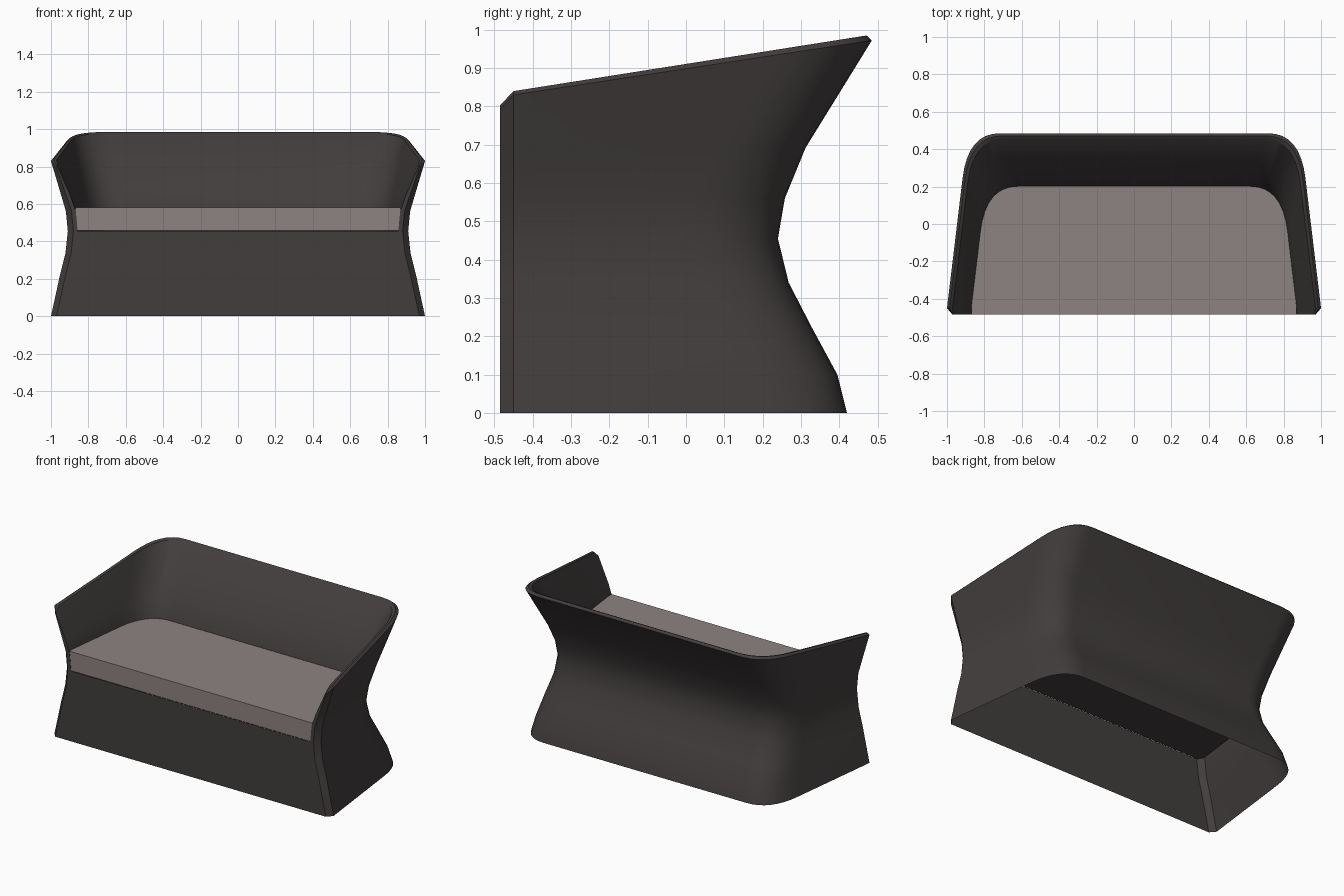
import bpy, bmesh

cube = bpy.data.objects.get("Cube")
if cube:
    bpy.data.objects.remove(cube)

FRONT = -0.485


def material(name, rgb):
    m = bpy.data.materials.new(name)
    m.use_nodes = True
    m.diffuse_color = (*rgb, 1)
    bsdf = m.node_tree.nodes["Principled BSDF"]
    bsdf.inputs["Base Color"].default_value = (*rgb, 1)
    bsdf.inputs["Roughness"].default_value = 0.7
    return m


def outline(w, back, chamfer):
    """U-shaped plan from the right front, round the back, to the left front."""
    side = lambda y: w - 0.12 * (y + 0.45)
    half = [(w - chamfer, FRONT), (w, -0.45)]
    y0, x2 = back - 0.24, side(back) - 0.17
    for i in range(9):
        t = i / 8
        a, b, c = (1 - t) ** 2, 2 * t * (1 - t), t * t
        half.append((a * side(y0) + b * side(back) + c * x2, a * y0 + (b + c) * back))
    return half + [(-x, y) for x, y in reversed(half)]


def lift(z, y):
    """Stretch the part above the waist so that the rim slopes up to the back."""
    if z <= 0.56:
        return z
    rim = 0.83 + 0.152 * (y + 0.45) - (0.03 if y < -0.47 else 0)
    return 0.56 + (z - 0.56) * (rim - 0.56) / 0.41


def finish(bm, name, mat):
    bmesh.ops.recalc_face_normals(bm, faces=bm.faces)
    mesh = bpy.data.meshes.new(name)
    bm.to_mesh(mesh)
    bm.free()
    obj = bpy.data.objects.new(name, mesh)
    bpy.context.collection.objects.link(obj)
    mesh.materials.append(mat)
    bpy.ops.object.select_all(action='DESELECT')
    obj.select_set(True)
    bpy.context.view_layer.objects.active = obj
    bpy.ops.object.shade_smooth_by_angle(angle=0.6)
    return obj


shell_mat = material("dark brown shell", (0.055, 0.047, 0.047))
seat_mat = material("taupe cushion", (0.27, 0.228, 0.22))

# Shell: height, half width at the front, back position
levels = [(0, 1.0, 0.42), (0.1, 0.978, 0.395), (0.22, 0.952, 0.33), (0.34, 0.922, 0.268),
          (0.455, 0.91, 0.24), (0.56, 0.92, 0.258), (0.7, 0.947, 0.312), (0.97, 1.0, 0.485)]
WAIST = 4
rings = [(z, w, b, 0.03) for z, w, b in levels]
top = levels[-1]
rings.append((0.985, top[1] - 0.014, top[2] - 0.014, 0.016))
rings.append((0.98, top[1] - 0.03, top[2] - 0.03, 0.004))
for z, w, b in reversed(levels[WAIST:-1]):
    rings.append((z, w - 0.053, b - 0.055, 0))

bm = bmesh.new()
grid = [[bm.verts.new((x, y, lift(z, y))) for x, y in outline(w, b, c)]
        for z, w, b, c in rings]
for low, high in zip(grid, grid[1:]):
    for i in range(len(low) - 1):
        bm.faces.new((low[i], low[i + 1], high[i + 1], high[i]))
# Flat front ends of the arms
for col in (0, -1):
    bm.faces.new([ring[col] for ring in grid[WAIST:]])
# Front panel below the seat
for low, high in zip(grid[:WAIST], grid[1:WAIST + 1]):
    bm.faces.new((low[0], high[0], high[-1], low[-1]))
finish(bm, "sofa_shell", shell_mat)

# Seat cushion filling the inside of the shell
bm = bmesh.new()
plan = outline(0.87, 0.2, 0)
bottom = [bm.verts.new((x, y + 0.002, 0.457)) for x, y in plan]
upper = [bm.verts.new((x, y + 0.002, 0.58)) for x, y in plan]
bm.faces.new(bottom)
bm.faces.new(upper)
for i in range(len(plan)):
    j = (i + 1) % len(plan)
    bm.faces.new((bottom[i], bottom[j], upper[j], upper[i]))
finish(bm, "seat_cushion", seat_mat)

# Dark board under the cushion
bm = bmesh.new()
bm.faces.new([bm.verts.new((x, y + 0.004, 0.453)) for x, y in outline(0.9, 0.23, 0.02)])
finish(bm, "seat_board", shell_mat)
